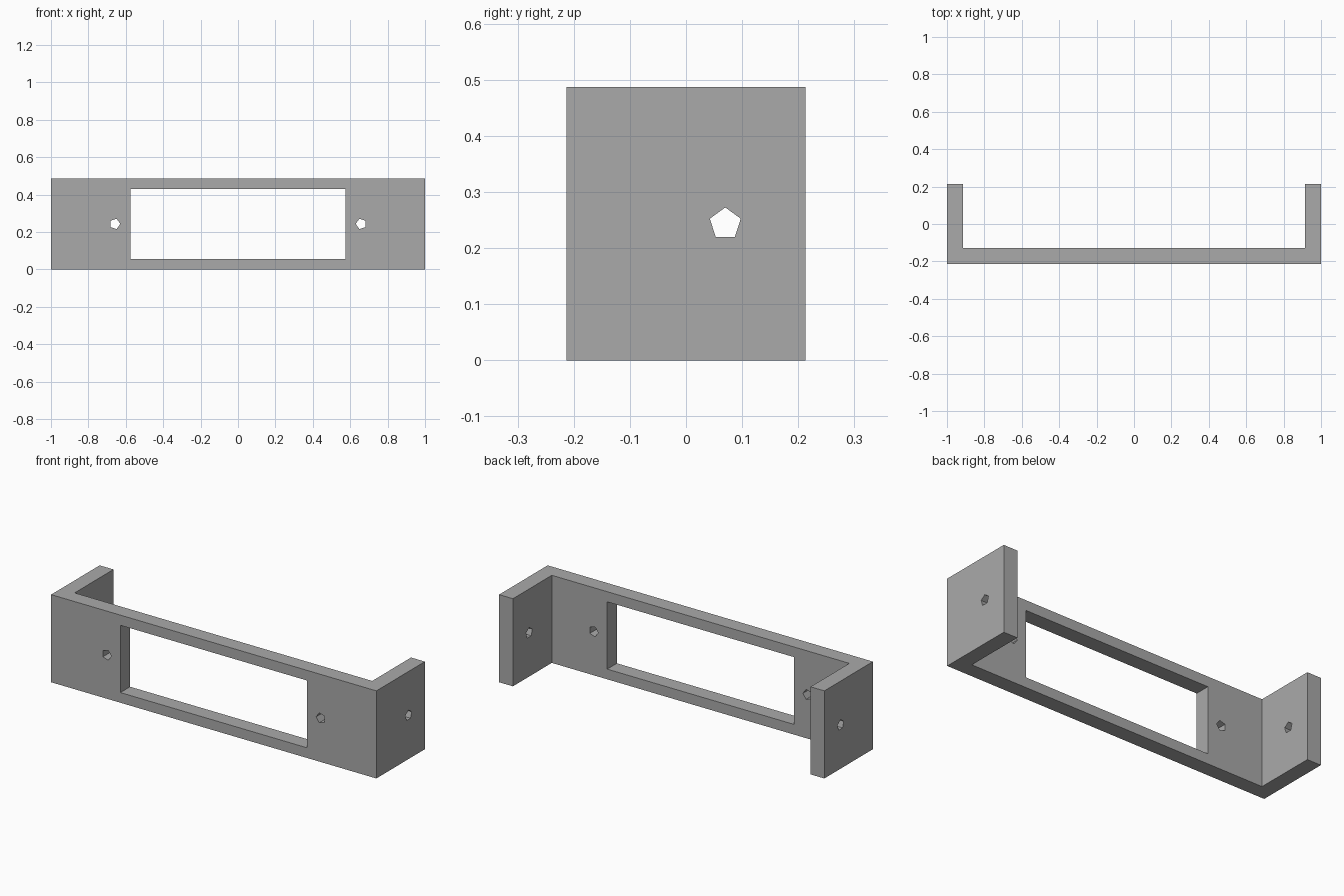
import bpy, bmesh
from math import sin, cos, pi
from mathutils import Vector

if "Cube" in bpy.data.objects:
    bpy.data.objects.remove(bpy.data.objects["Cube"])

W, D, H, T = 1.0, 0.213, 0.487, 0.085   # half width, half depth, height, wall
MID = H / 2

grey = bpy.data.materials.new("plain grey")
grey.use_nodes = True
grey.diffuse_color = (0.4, 0.4, 0.4, 1)
grey.node_tree.nodes["Principled BSDF"].inputs["Base Color"].default_value = (0.4, 0.4, 0.4, 1)


def prism(name, outline, sweep):
    """Extrude a flat outline along a vector."""
    bm = bmesh.new()
    face = bm.faces.new([bm.verts.new(p) for p in outline])
    new = bmesh.ops.extrude_face_region(bm, geom=[face])["geom"]
    bmesh.ops.translate(bm, vec=Vector(sweep),
                        verts=[v for v in new if isinstance(v, bmesh.types.BMVert)])
    bmesh.ops.recalc_face_normals(bm, faces=bm.faces)
    mesh = bpy.data.meshes.new(name)
    bm.to_mesh(mesh)
    bm.free()
    mesh.materials.append(grey)
    obj = bpy.data.objects.new(name, mesh)
    bpy.context.collection.objects.link(obj)
    return obj


def pentagon(start, radius=0.029):
    return [(radius * cos(start + i * 2 * pi / 5), radius * sin(start + i * 2 * pi / 5))
            for i in range(5)]


# U-shaped bracket body
half = [(W, -D), (W, D), (W - T, D), (W - T, T - D)]
plan = half + [(-x, y) for x, y in reversed(half)]
bracket = prism("bracket", [(x, y, 0) for x, y in plan], (0, 0, H))

# Window opening, two front screw holes and the side screw holes
wx, wz = 0.574, 0.187
corners = [(-wx, -wz), (wx, -wz), (wx, wz), (-wx, wz)]
cutters = [prism("window_cutter", [(x, -D - T, MID + z) for x, z in corners], (0, 2 * T + T, 0))]
for side in (-1, 1):
    cutters.append(prism("front_hole_cutter",
                         [(side * (0.658 - x), -D - T, MID + z) for x, z in pentagon(0)],
                         (0, 3 * T, 0)))
cutters.append(prism("side_hole_cutter",
                     [(-W - T, 0.07 + y, MID + z) for y, z in pentagon(pi / 2)],
                     (2 * (W + T), 0, 0)))

bpy.context.view_layer.objects.active = bracket
for cutter in cutters:
    cutter.hide_render = True
    mod = bracket.modifiers.new("cut", "BOOLEAN")
    mod.operation, mod.solver, mod.object = "DIFFERENCE", "EXACT", cutter
    bpy.ops.object.modifier_apply(modifier=mod.name)
    bpy.data.objects.remove(cutter)
